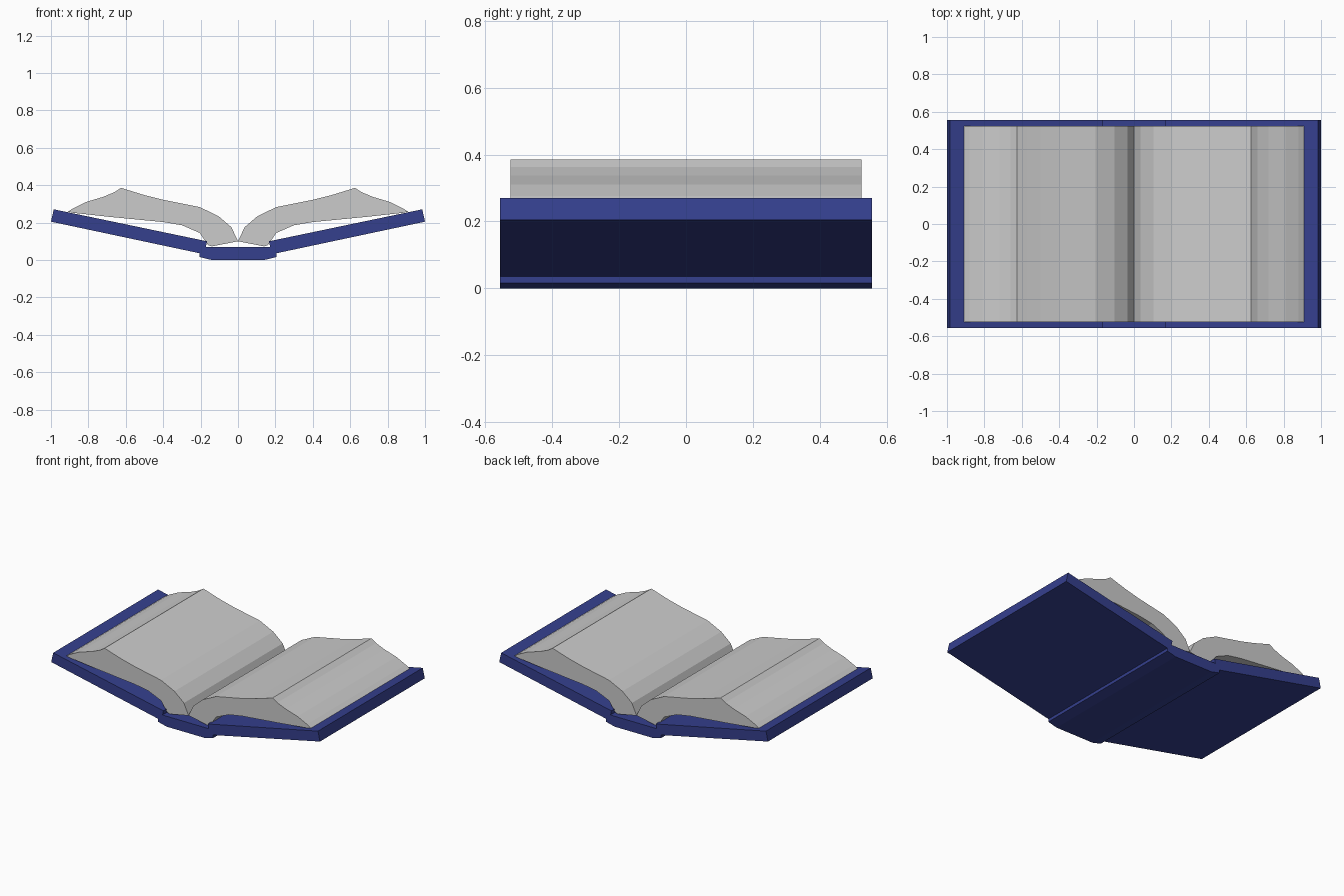
import bpy, bmesh

if "Cube" in bpy.data.objects:
    bpy.data.objects.remove(bpy.data.objects["Cube"])


def extrude_profile(name, points, half_depth, material=None):
    """Extrude an (x, z) outline along y, centred on y = 0."""
    bm = bmesh.new()
    face = bm.faces.new([bm.verts.new((x, -half_depth, z)) for x, z in points])
    result = bmesh.ops.extrude_face_region(bm, geom=[face])
    moved = [v for v in result["geom"] if isinstance(v, bmesh.types.BMVert)]
    bmesh.ops.translate(bm, verts=moved, vec=(0, 2 * half_depth, 0))
    bmesh.ops.recalc_face_normals(bm, faces=bm.faces)
    mesh = bpy.data.meshes.new(name)
    bm.to_mesh(mesh)
    bm.free()
    obj = bpy.data.objects.new(name, mesh)
    bpy.context.collection.objects.link(obj)
    if material:
        mesh.materials.append(material)
    return obj


def mirrored(points):
    return [(-x, z) for x, z in points]


blue = bpy.data.materials.new("cover_blue")
blue.diffuse_color = (0.035, 0.05, 0.27, 1)
blue.use_nodes = True
blue.node_tree.nodes["Principled BSDF"].inputs["Base Color"].default_value = blue.diffuse_color

# Hard cover: right half outline from spine underside round to spine top
cover_half = [(0.14, 0.0), (0.205, 0.016), (0.205, 0.036), (1.0, 0.205),
              (0.985, 0.271), (0.165, 0.10), (0.172, 0.07)]
extrude_profile("cover", cover_half + mirrored(reversed(cover_half)), 0.557, blue)

# Page blocks: fanned top, fore edge, then arched underside back to the gutter
pages = [(0.0, 0.10), (0.035, 0.175), (0.105, 0.235), (0.205, 0.283),
         (0.40, 0.322), (0.50, 0.347), (0.575, 0.37), (0.625, 0.386),
         (0.66, 0.363), (0.72, 0.338), (0.81, 0.311), (0.88, 0.277),
         (0.91, 0.258), (0.88, 0.252), (0.69, 0.231), (0.40, 0.203),
         (0.30, 0.186), (0.205, 0.145), (0.16, 0.08), (0.14, 0.073)]
extrude_profile("pages_right", pages, 0.525)
extrude_profile("pages_left", mirrored(pages), 0.525)
